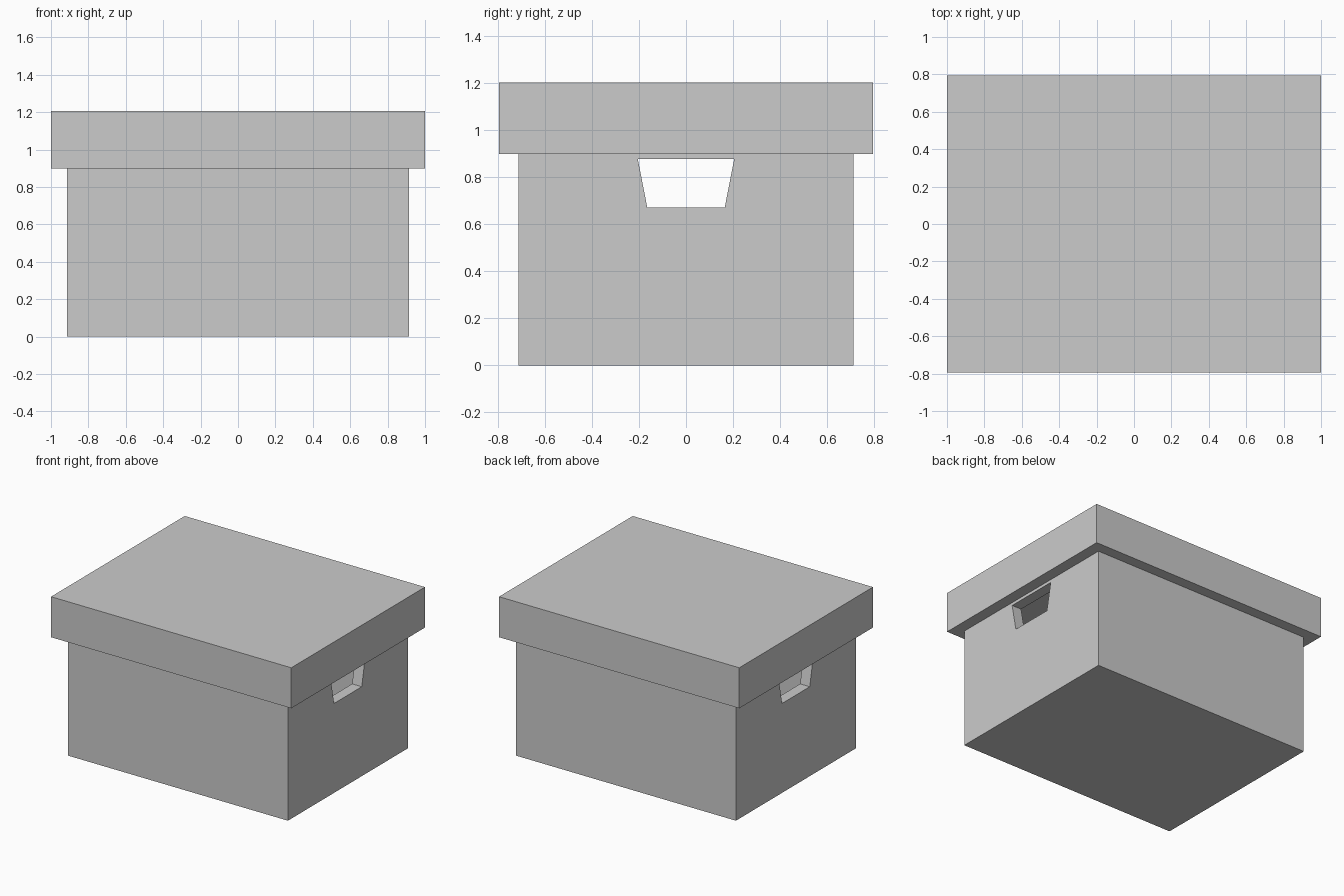
import bpy, bmesh

if "Cube" in bpy.data.objects:
    bpy.data.objects.remove(bpy.data.objects["Cube"])

WALL = 0.08


def new_object(name, bm):
    bmesh.ops.recalc_face_normals(bm, faces=bm.faces)
    mesh = bpy.data.meshes.new(name)
    bm.to_mesh(mesh)
    bm.free()
    obj = bpy.data.objects.new(name, mesh)
    bpy.context.collection.objects.link(obj)
    return obj


def prism(name, profile, x0, x1):
    """Extrude a (y, z) profile along x."""
    bm = bmesh.new()
    face = bm.faces.new([bm.verts.new((x0, y, z)) for y, z in profile])
    geom = bmesh.ops.extrude_face_region(bm, geom=[face])["geom"]
    verts = [v for v in geom if isinstance(v, bmesh.types.BMVert)]
    bmesh.ops.translate(bm, verts=verts, vec=(x1 - x0, 0, 0))
    return new_object(name, bm)


def box(name, hx, hy, z0, z1):
    return prism(name, [(-hy, z0), (hy, z0), (hy, z1), (-hy, z1)], -hx, hx)


def cut(target, cutter):
    cutter.hide_render = True
    cutter.hide_set(True)
    mod = target.modifiers.new(cutter.name, 'BOOLEAN')
    mod.operation = 'DIFFERENCE'
    mod.solver = 'EXACT'
    mod.object = cutter


# Hollow body, open at the top
body = box("box_body", 0.915, 0.713, 0.0, 0.9)
cut(body, box("cavity_cutter", 0.915 - WALL, 0.713 - WALL, WALL, 1.0))

# Tapered hand holes through both end walls
hole = [(-0.165, 0.673), (0.165, 0.673), (0.205, 0.878), (-0.205, 0.878)]
cut(body, prism("hand_hole_cutter", hole, -1.2, 1.2))

# Overhanging lid
box("box_lid", 1.0, 0.795, 0.9, 1.205)
